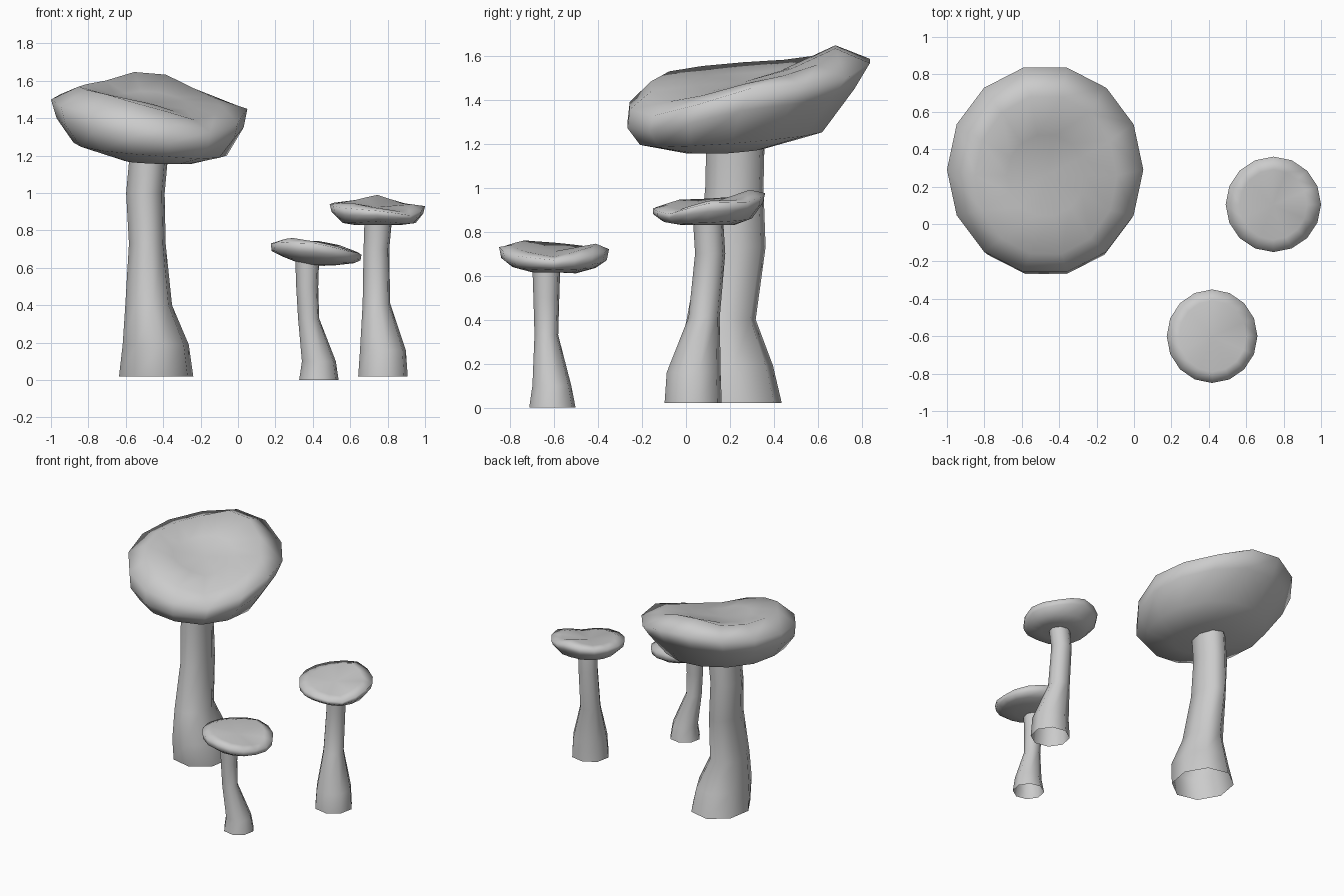
import bpy, bmesh
from math import cos, sin, pi, radians


def ring(bm, box, heights, sides, phase=0.0):
    """Oval loop fitted to x0, x1, y0, y1; heights run round from +x."""
    x0, x1, y0, y1 = box
    n = len(heights)
    loop = []
    for i in range(sides):
        a = 2 * pi * i / sides
        f = i / sides * n
        k = int(f)
        z = heights[k % n] * (1 - f + k) + heights[(k + 1) % n] * (f - k)
        loop.append(bm.verts.new(((x0 + x1) / 2 + (x1 - x0) / 2 * cos(a + phase),
                                  (y0 + y1) / 2 + (y1 - y0) / 2 * sin(a + phase), z)))
    return loop


def bridge(bm, a, b):
    for i in range(len(a)):
        j = (i + 1) % len(a)
        bm.faces.new((a[i], a[j], b[j], b[i]))


def finish(bm, name, angle):
    mesh = bpy.data.meshes.new(name)
    bm.normal_update()
    bm.to_mesh(mesh)
    bm.free()
    ob = bpy.data.objects.new(name, mesh)
    bpy.context.collection.objects.link(ob)
    bpy.ops.object.select_all(action='DESELECT')
    ob.select_set(True)
    bpy.context.view_layer.objects.active = ob
    bpy.ops.object.shade_smooth_by_angle(angle=radians(angle))


def stem(name, sections):
    """Open-bottomed bent tube; each section is z, x0, x1, y0, y1."""
    bm = bmesh.new()
    loops = [ring(bm, s[1:], [s[0]], 8, pi / 16) for s in sections]
    for a, b in zip(loops, loops[1:]):
        bridge(bm, a, b)
    finish(bm, name, 75)


def cap(name, rings, top, sides=16):
    """Wavy dish: rings from the underside up over the lip to a middle point."""
    bm = bmesh.new()
    loops = [ring(bm, box, h, sides) for box, h in rings]
    for a, b in zip(loops, loops[1:]):
        bridge(bm, a, b)
    bm.faces.new(loops[0][::-1])
    mid = bm.verts.new(top)
    last = loops[-1]
    for i in range(sides):
        bm.faces.new((last[i], last[(i + 1) % sides], mid))
    finish(bm, name, 100)


# Large mushroom
stem("large_stem", [
    (0.02, -0.64, -0.235, -0.02, 0.44), (0.19, -0.62, -0.26, -0.05, 0.40),
    (0.40, -0.605, -0.35, 0.0, 0.32), (0.73, -0.585, -0.385, 0.06, 0.365),
    (1.00, -0.60, -0.39, 0.085, 0.355), (1.22, -0.58, -0.37, 0.09, 0.36)])
cap("large_cap", [
    ((-0.60, -0.25, 0.0, 0.36), [1.155, 1.18, 1.17, 1.155]),
    ((-0.88, -0.06, -0.22, 0.63), [1.20, 1.23, 1.26, 1.27, 1.27, 1.23, 1.20, 1.18]),
    ((-0.97, 0.03, -0.28, 0.78), [1.35, 1.40, 1.47, 1.43, 1.40, 1.33, 1.28, 1.25]),
    ((-1.0, 0.05, -0.27, 0.85), [1.45, 1.48, 1.60, 1.55, 1.50, 1.44, 1.37, 1.32]),
    ((-0.85, -0.09, -0.17, 0.69), [1.47, 1.54, 1.67, 1.59, 1.57, 1.54, 1.46, 1.38]),
    ((-0.68, -0.26, 0.04, 0.48), [1.47, 1.51, 1.55, 1.53, 1.52, 1.51, 1.48, 1.43])],
    (-0.47, 0.26, 1.48), 14)

# Right mushroom
stem("right_stem", [
    (0.02, 0.64, 0.91, -0.10, 0.165), (0.16, 0.65, 0.90, -0.09, 0.16),
    (0.41, 0.665, 0.815, 0.01, 0.155), (0.70, 0.67, 0.81, 0.04, 0.18),
    (0.86, 0.675, 0.825, 0.03, 0.17)])
cap("right_cap", [
    ((0.62, 0.88, -0.02, 0.22), [0.83]),
    ((0.56, 0.95, -0.11, 0.30), [0.84, 0.85, 0.86, 0.85, 0.84, 0.84, 0.85, 0.835]),
    ((0.50, 0.99, -0.15, 0.35), [0.89, 0.90, 0.93, 0.91, 0.90, 0.88, 0.88, 0.86]),
    ((0.49, 1.0, -0.15, 0.36), [0.93, 0.935, 0.975, 0.955, 0.94, 0.92, 0.905, 0.88]),
    ((0.565, 0.925, -0.085, 0.29), [0.94, 0.945, 0.99, 0.96, 0.95, 0.945, 0.92, 0.90])],
    (0.74, 0.10, 0.925))

# Front mushroom
stem("front_stem", [
    (0.0, 0.325, 0.54, -0.715, -0.50), (0.10, 0.34, 0.525, -0.70, -0.52),
    (0.33, 0.32, 0.435, -0.69, -0.58), (0.50, 0.31, 0.43, -0.695, -0.575),
    (0.65, 0.305, 0.435, -0.70, -0.57)])
cap("front_cap", [
    ((0.32, 0.53, -0.70, -0.50), [0.615, 0.61, 0.63, 0.615]),
    ((0.24, 0.62, -0.79, -0.41), [0.625, 0.63, 0.635, 0.65, 0.66, 0.65, 0.64, 0.63]),
    ((0.18, 0.655, -0.84, -0.36), [0.64, 0.65, 0.67, 0.68, 0.69, 0.69, 0.68, 0.65]),
    ((0.175, 0.66, -0.85, -0.35), [0.67, 0.695, 0.72, 0.72, 0.73, 0.735, 0.73, 0.69]),
    ((0.24, 0.60, -0.79, -0.41), [0.685, 0.72, 0.745, 0.735, 0.75, 0.76, 0.74, 0.71])],
    (0.42, -0.60, 0.71))
